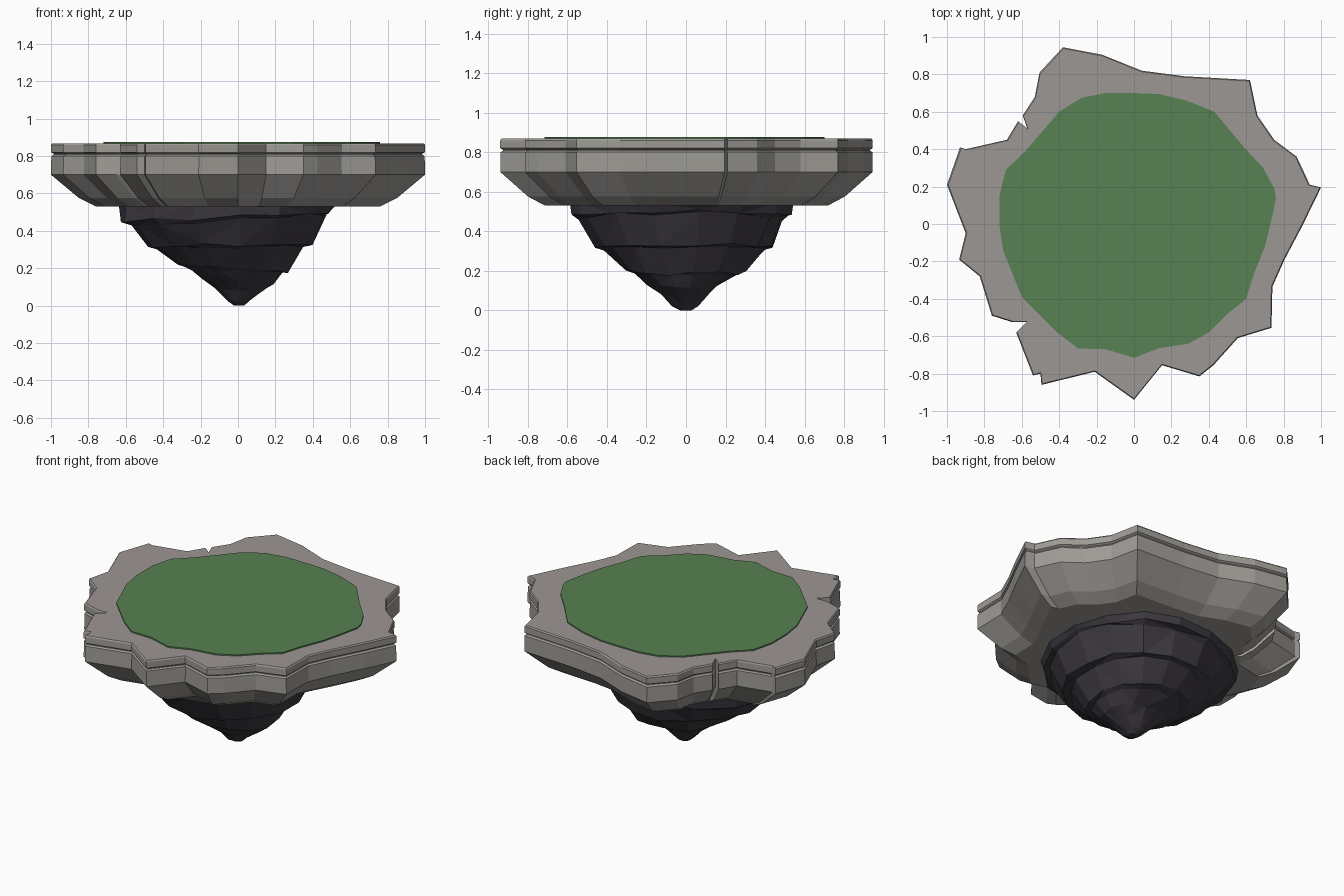
import bpy, bmesh, math, random

if "Cube" in bpy.data.objects:
    bpy.data.objects.remove(bpy.data.objects["Cube"])

random.seed(4)


def material(name, rgb):
    m = bpy.data.materials.new(name)
    m.diffuse_color = (*rgb, 1)
    m.use_nodes = True
    m.node_tree.nodes["Principled BSDF"].inputs["Base Color"].default_value = m.diffuse_color
    return m


stone = material("grey stone", (0.35, 0.335, 0.31))
stone_top = material("warm stone top", (0.335, 0.31, 0.295))
grass = material("grass green", (0.095, 0.22, 0.085))
dark = material("dark rock", (0.047, 0.041, 0.052))


def loft(name, rings, mats, triangulate=False, top_material=0):
    """Skin closed rings (listed top to bottom) and cap both ends."""
    bm = bmesh.new()
    loops = [[bm.verts.new(p) for p in ring] for ring in rings]
    n = len(loops[0])
    for a, b in zip(loops, loops[1:]):
        for i in range(n):
            j = (i + 1) % n
            bm.faces.new((a[i], b[i], b[j], a[j]))
    top = bm.faces.new(loops[0])
    top.material_index = top_material
    bm.faces.new(loops[-1][::-1])
    if triangulate:
        bmesh.ops.triangulate(bm, faces=[f for f in bm.faces if len(f.verts) == 4])
    bmesh.ops.recalc_face_normals(bm, faces=bm.faces)
    me = bpy.data.meshes.new(name)
    bm.to_mesh(me)
    bm.free()
    for m in mats:
        me.materials.append(m)
    ob = bpy.data.objects.new(name, me)
    bpy.context.collection.objects.link(ob)
    return ob


def scaled(outline, s, z):
    return [(x * s, y * s, z) for x, y in outline]


# Jagged stone slab with a strata groove and a tapered underside
slab_outline = [
    (1.0, .195), (.94, .21), (.87, .36), (.75, .45), (.66, .58), (.62, .77),
    (.27, .79), (.04, .82), (-.17, .905), (-.38, .945), (-.505, .81), (-.53, .68),
    (-.595, .58), (-.57, .51), (-.62, .55), (-.68, .45), (-.90, .40), (-.93, .41),
    (-1.0, .21), (-.90, -.05), (-.935, -.19), (-.825, -.28), (-.76, -.49),
    (-.65, -.525), (-.575, -.525), (-.63, -.58), (-.54, -.81), (-.50, -.80),
    (-.495, -.86), (-.21, -.79), (0, -.94), (.15, -.755), (.35, -.815),
    (.425, -.755), (.555, -.61), (.735, -.555), (.74, -.335), (.805, -.19), (.90, -.01)]
slab_profile = [(.993, .868), (1, .86), (1, .82), (.985, .812), (.985, .808),
                (.998, .80), (1, .70), (.85, .575), (.76, .53)]
loft("stone_slab", [scaled(slab_outline, s, z) for s, z in slab_profile],
     [stone, stone_top], top_material=1)

# Thin grass patch on top
grass_outline = [
    (.76, .14), (.75, .19), (.69, .30), (.58, .42), (.43, .60), (.28, .66), (.13, .695),
    (0, .70), (-.15, .70), (-.28, .675), (-.40, .60), (-.58, .39), (-.685, .29),
    (-.72, .15), (-.72, 0), (-.70, -.14), (-.60, -.39), (-.41, -.58), (-.30, -.665),
    (-.15, -.67), (0, -.715), (.13, -.665), (.29, -.64), (.40, -.58), (.50, -.48),
    (.60, -.40), (.64, -.27), (.70, -.12), (.73, 0)]
loft("grass_patch", [scaled(grass_outline, 1, .876), scaled(grass_outline, 1, .867)], [grass])

# Stepped dark rock: reach to left, right, front, back; height at left and right; roughness
steps = [
    (.63, .55, .60, .57, .545, .545, 0),
    (.625, .52, .60, .56, .45, .505, .012),
    (.57, .49, .57, .51, .43, .49, .012),
    (.475, .42, .47, .455, .32, .335, .012),
    (.42, .365, .42, .42, .305, .31, .012),
    (.325, .285, .315, .325, .21, .185, .012),
    (.26, .25, .27, .27, .195, .175, .010),
    (.19, .20, .20, .16, .145, .12, .012),
    (.12, .13, .13, .12, .085, .08, .010),
    (.05, .06, .075, .065, .02, .02, .004),
    (.02, .035, .03, .03, 0, 0, 0)]
SIDES = 15
wobble = [random.uniform(.96, 1.03) for _ in range(SIDES)]
rings = []
for left, right, front, back, zl, zr, rough in steps:
    ring = []
    for i in range(SIDES):
        a = math.tau * (i + .3) / SIDES
        c, s = math.cos(a), math.sin(a)
        k = wobble[i] + random.uniform(-rough, rough) * 2
        x = c * (right if c > 0 else left) * k
        y = s * (back if s > 0 else front) * k
        z = zl + (zr - zl) * (c + 1) / 2 + random.uniform(-rough, rough)
        ring.append((x, y, z))
    rings.append(ring)
loft("hanging_rock", rings, [dark], triangulate=True)
